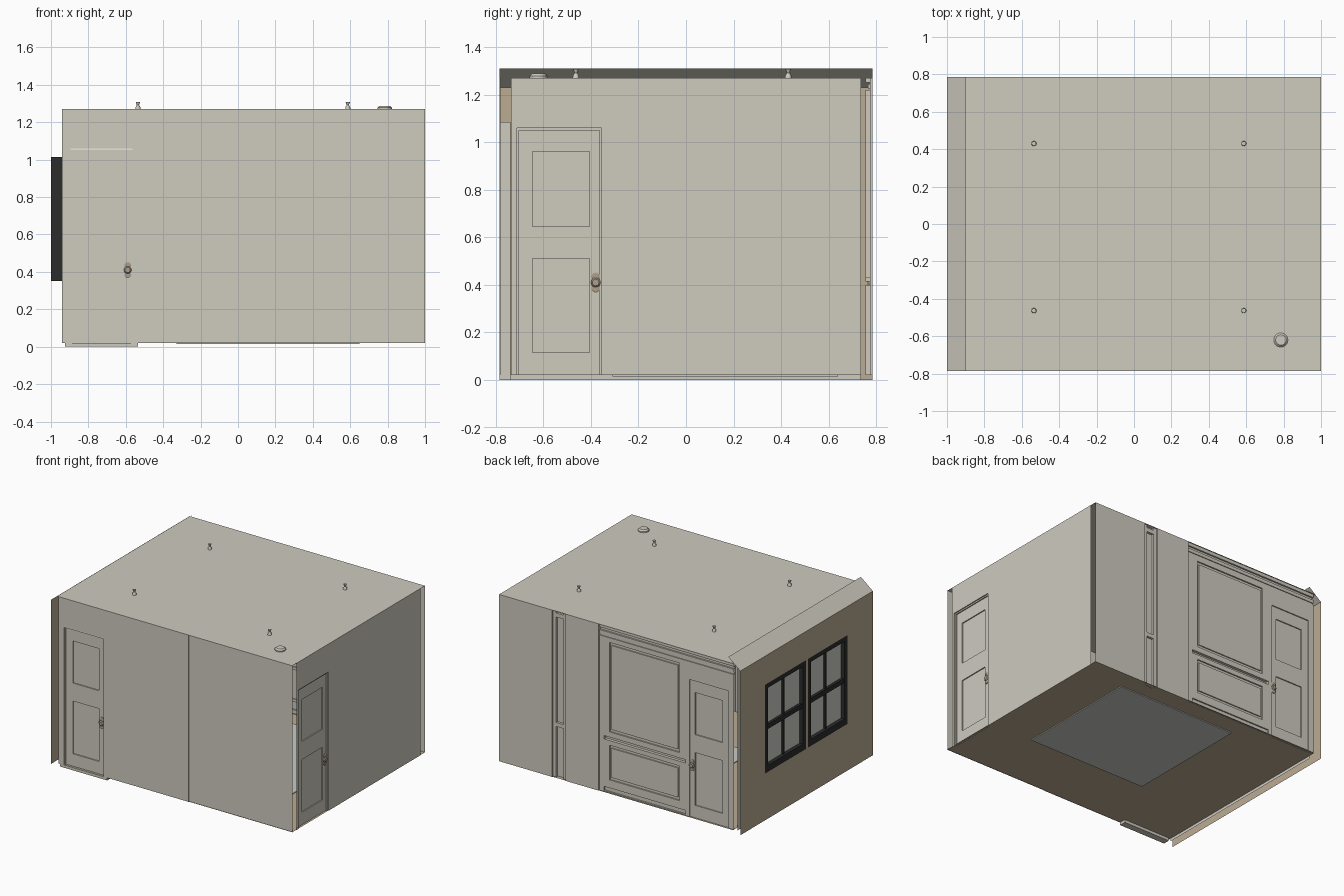
import bpy, bmesh, math
from mathutils import Vector, Matrix

if "Cube" in bpy.data.objects:
    bpy.data.objects.remove(bpy.data.objects["Cube"])


def mat(name, *c):
    m = bpy.data.materials.new(name)
    m.diffuse_color = (*c, 1)
    m.use_nodes = True
    m.node_tree.nodes["Principled BSDF"].inputs["Base Color"].default_value = m.diffuse_color
    return m


PAINT = mat("wall_paint", 0.62, 0.60, 0.52)
TAN = mat("tan_wood", 0.50, 0.41, 0.29)
BLACK = mat("black_frame", 0.025, 0.025, 0.027)
GLASS = mat("pale_glass", 0.60, 0.60, 0.56)
RUG = mat("rug_grey", 0.60, 0.60, 0.56)
METAL = mat("aged_metal", 0.42, 0.35, 0.26)
WHITE = mat("white_trim", 0.9, 0.9, 0.88)


def finish(name, bm, material):
    me = bpy.data.meshes.new(name)
    bm.to_mesh(me)
    bm.free()
    me.materials.append(material)
    ob = bpy.data.objects.new(name, me)
    bpy.context.collection.objects.link(ob)
    return ob


def boxes(name, material, items):
    """Several axis-aligned boxes (x0,x1,y0,y1,z0,z1) in one object."""
    bm = bmesh.new()
    for x0, x1, y0, y1, z0, z1 in items:
        m = Matrix.Translation(((x0 + x1) / 2, (y0 + y1) / 2, (z0 + z1) / 2))
        m = m @ Matrix.Diagonal((x1 - x0, y1 - y0, z1 - z0, 1))
        bmesh.ops.create_cube(bm, size=1, matrix=m)
    return finish(name, bm, material)


def sheet(name, material, pts, out):
    bm = bmesh.new()
    f = bm.faces.new([bm.verts.new(p) for p in pts])
    f.normal_update()
    if f.normal.dot(Vector(out)) < 0:
        f.normal_flip()
    return finish(name, bm, material)


def relief(name, material, rect, feats, place, out):
    """Thin wall sheet with stepped recesses (u0,u1,z0,z1,depth); depth None is a hole."""
    us = sorted({rect[0], rect[1]} | {u for f in feats for u in f[:2]})
    zs = sorted({rect[2], rect[3]} | {z for f in feats for z in f[2:4]})
    depth = {}
    for i in range(len(us) - 1):
        for j in range(len(zs) - 1):
            u, z, d = (us[i] + us[i + 1]) / 2, (zs[j] + zs[j + 1]) / 2, 0
            for f in feats:
                if f[0] < u < f[1] and f[2] < z < f[3]:
                    d = f[4]
            depth[i, j] = d
    bm = bmesh.new()

    def quad(*p):
        bm.faces.new([bm.verts.new(place(*q)) for q in p])

    for (i, j), d in depth.items():
        if d is None:
            continue
        a, b, c, e = us[i], us[i + 1], zs[j], zs[j + 1]
        quad((a, c, d), (b, c, d), (b, e, d), (a, e, d))
        n = depth.get((i + 1, j))
        if n is not None and n != d:
            quad((b, c, d), (b, e, d), (b, e, n), (b, c, n))
        n = depth.get((i, j + 1))
        if n is not None and n != d:
            quad((a, e, d), (b, e, d), (b, e, n), (a, e, n))
    bmesh.ops.remove_doubles(bm, verts=bm.verts, dist=1e-5)
    bmesh.ops.recalc_face_normals(bm, faces=bm.faces)
    if sum(f.normal.dot(Vector(out)) * f.calc_area() for f in bm.faces) < 0:
        bmesh.ops.reverse_faces(bm, faces=bm.faces)
    return finish(name, bm, material)


def door(u0, u1):
    """Two-panel door recess."""
    return [(u0, u1, 0.02, 1.06, 0.008), (u0 + .008, u1 - .008, 0.02, 1.05, 0.016),
            (u0 + .065, u1 - .05, 0.645, 0.96, 0.024),
            (u0 + .065, u1 - .05, 0.115, 0.51, 0.024)]


H, Y = 1.27, 0.785

# Front wall with door and a slight seam step
relief("front_wall", PAINT, (-0.94, 1, 0.02, H),
       [(0.14, 1, 0.02, H, 0.004)] + door(-0.895, -0.565),
       lambda u, z, d: (u, -Y + d, z), (0, -1, 0))
boxes("front_door_lip", WHITE, [(-0.895, -0.565, -Y, -Y + .009, 1.052, 1.066)])
boxes("front_threshold", PAINT, [(-0.925, -0.535, -Y, -0.735, 0, 0.021)])
boxes("front_door_jamb", PAINT, [(-0.93, -0.9, -0.78, -0.737, 0.02, 1.07),
                                 (-0.56, -0.53, -0.78, -0.737, 0.02, 1.07),
                                 (-0.93, -0.53, -0.78, -0.737, 1.062, 1.085)])

# Right wall with door
relief("right_wall", PAINT, (-0.735, 0.735, 0.02, H), door(-0.71, -0.355),
       lambda u, z, d: (1 - d, u, z), (1, 0, 0))

# Back wall: post channel, panelling, chair rail, crown grooves, door
relief("back_wall", PAINT, (-0.94, 1, 0.02, H),
       [(0.45, 0.56, 0.02, H, 0.012), (0.475, 0.535, 0.02, H, 0.03),
        (0.45, 0.56, 0.40, 0.43, 0.012), (0.45, 0.56, 1.22, 1.25, 0.012),
        (-0.94, 0.175, 0.02, H, 0.008),
        (-0.94, 0.175, 1.225, 1.245, 0.02), (-0.94, 0.175, 1.185, 1.2, 0.014),
        (-0.54, 0.135, 0.415, 0.44, 0.03), (-0.54, 0.135, 0.03, 0.06, 0.018),
        (-0.49, 0.09, 0.48, 1.15, 0.018), (-0.475, 0.075, 0.5, 1.13, 0.01),
        (-0.49, 0.09, 0.12, 0.38, 0.018), (-0.475, 0.075, 0.14, 0.36, 0.01)]
       + door(-0.905, -0.565),
       lambda u, z, d: (u, Y - d, z), (0, 1, 0))

# Left walls, outer and inner, with two window openings
WINDOWS = [(0.01, 0.49), (-0.485, -0.015)]
Z0, Z1 = 0.35, 1.015
holes = [(a, b, Z0, Z1, None) for a, b in WINDOWS]
relief("left_outer_wall", TAN, (-Y, Y, 0, 1.23), holes,
       lambda u, z, d: (-1 + d, u, z), (-1, 0, 0))
relief("left_inner_wall", PAINT, (-0.735, 0.735, 0, H), holes,
       lambda u, z, d: (-0.94 + d, u, z), (-1, 0, 0))

# Double-hung windows
bars, panes = [], []
for a, b in WINDOWS:
    m, zm, t = (a + b) / 2, (Z0 + Z1) / 2, 0.035
    bars += [(-1, -.94, a, a + t, Z0, Z1), (-1, -.94, b - t, b, Z0, Z1),
             (-1, -.94, a, b, Z0, Z0 + 0.05), (-1, -.94, a, b, Z1 - t, Z1),
             (-.992, -.95, a, b, zm - .018, zm + .018),
             (-.985, -.955, m - .009, m + .009, Z0, Z1)]
    panes.append((-.972, -.966, a + .01, b - .01, Z0 + .01, Z1 - .01))
boxes("window_frames", BLACK, bars)
boxes("window_glass", GLASS, panes)

# Ceiling, sloped eave strip, floor and rug
sheet("ceiling", PAINT, [(-.95, -Y, H), (1, -Y, H), (1, Y, H), (-.95, Y, H)], (0, 0, 1))
sheet("eave_strip", PAINT, [(-1, -Y, 1.23), (-.9, -Y, 1.31), (-.9, Y, 1.31), (-1, Y, 1.23)],
      (-1, 0, 1))
sheet("floor", TAN, [(-.94, -Y, .022), (1, -Y, .022), (1, Y, .022), (-.94, Y, .022)], (0, 0, -1))
boxes("rug", RUG, [(-0.33, 0.65, -0.31, 0.64, 0.015, 0.027)])


def turned(name, material, profile, loc, rot=None, seg=20):
    """Spun solid from (radius, height) points."""
    bm = bmesh.new()
    rings = []
    for r, h in profile:
        rings.append([bm.verts.new((r * math.cos(k * math.tau / seg),
                                    r * math.sin(k * math.tau / seg), h)) for k in range(seg)])
    for p, q in zip(rings, rings[1:]):
        for k in range(seg):
            n = (k + 1) % seg
            bm.faces.new((p[k], p[n], q[n], q[k]))
    bm.faces.new(rings[0][::-1])
    bm.faces.new(rings[-1])
    bm.transform(Matrix.Translation(loc) @ (rot or Matrix()))
    ob = finish(name, bm, material)
    bpy.ops.object.select_all(action='DESELECT')
    bpy.context.view_layer.objects.active = ob
    ob.select_set(True)
    bpy.ops.object.shade_smooth_by_angle()


# Ceiling fixtures poking through the roof
for x in (-0.535, 0.587):
    for y in (-0.463, 0.43):
        turned("ceiling_light", PAINT, [(.014, 1.265), (.013, 1.28), (.006, 1.292), (.012, 1.308)],
               (x, y, 0))
turned("smoke_alarm", PAINT, [(.038, 1.262), (.038, 1.278), (.028, 1.288)], (0.785, -0.62, 0))

# Door handles: back plate with rounded ends and a knob
for name, p, rot in (("front", (-0.59, -Y + .016, .41), Matrix.Rotation(math.pi / 2, 4, 'X')),
                     ("back", (-0.59, Y - .016, .41), Matrix.Rotation(-math.pi / 2, 4, 'X')),
                     ("right", (1 - .016, -0.38, .41), Matrix.Rotation(math.pi / 2, 4, 'Y'))):
    for dz in (-.026, .026):
        turned(name + "_handle_plate", METAL, [(.017, -.002), (.017, .005), (.012, .008)],
               (p[0], p[1], p[2] + dz), rot)
    turned(name + "_knob", METAL, [(.02, -.002), (.02, .009), (.014, .015)], p, rot)
